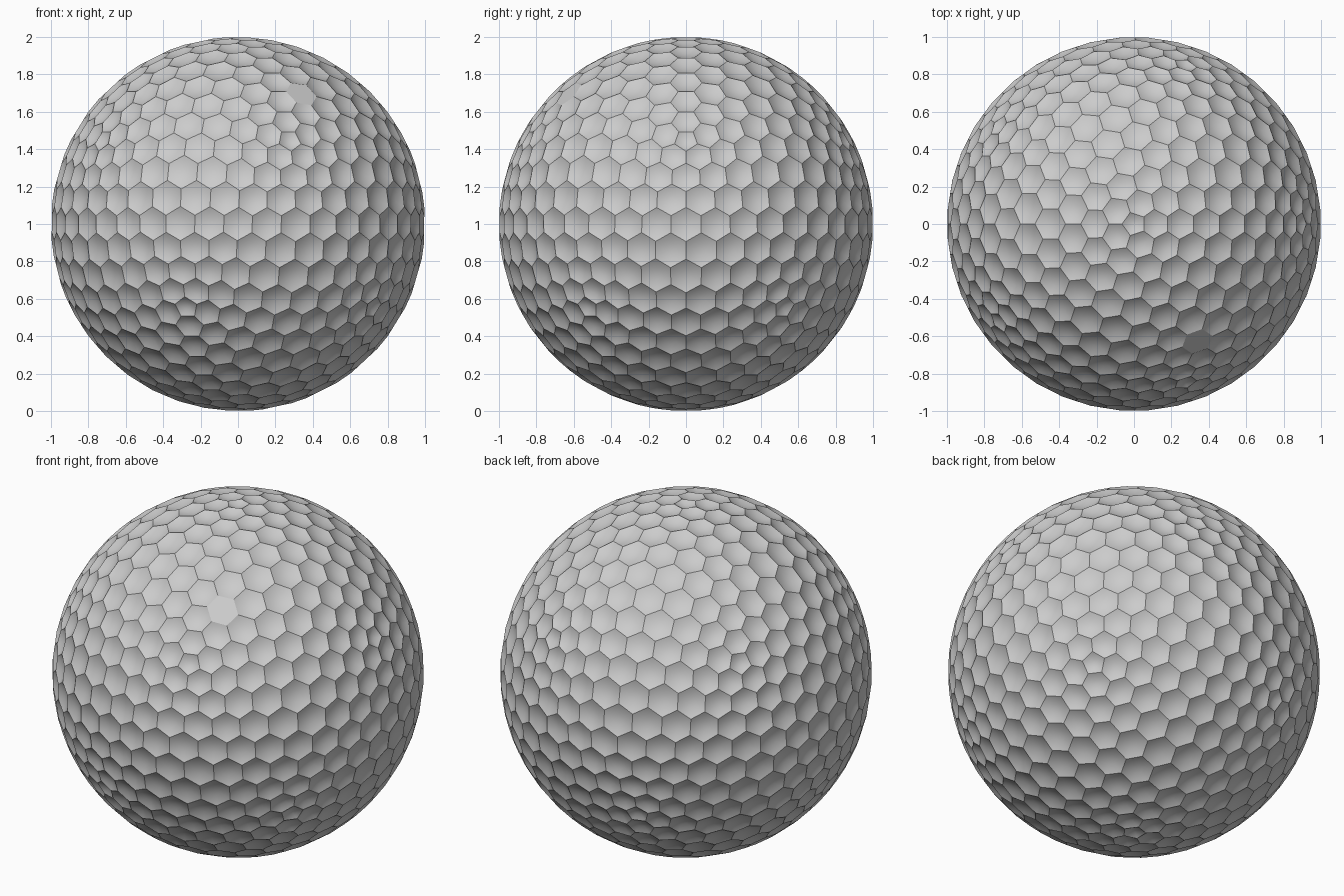
import bpy, bmesh
from mathutils import Vector

if "Cube" in bpy.data.objects:
    bpy.data.objects.remove(bpy.data.objects["Cube"])

RINGS = [(0.9, 0.19), (0.68, 0.54), (0.36, 0.87)]   # (scale toward centre, share of depth)
DEPTH = 0.02
FLAT = Vector((0.34, -0.63, 0.70))                  # the one undimpled cell

# icosphere whose dual gives the hexagon cells
ico = bmesh.new()
bmesh.ops.create_icosphere(ico, subdivisions=4, radius=1)
ico.faces.ensure_lookup_table()
ico.verts.ensure_lookup_table()
flat_id = min(ico.verts, key=lambda v: (v.co - FLAT).length).index

bm = bmesh.new()
corner = [bm.verts.new(f.calc_center_median().normalized()) for f in ico.faces]

for v in ico.verts:
    n = v.co.normalized()
    u = n.orthogonal().normalized()
    w = n.cross(u)
    # order the surrounding cell corners counter-clockwise
    import math
    fs = sorted(v.link_faces, key=lambda f: math.atan2(
        (f.calc_center_median() - v.co).dot(w), (f.calc_center_median() - v.co).dot(u)))
    rim = [corner[f.index] for f in fs]
    if v.index == flat_id:
        bm.faces.new(rim)
        continue
    k = len(rim)
    c = sum((r.co for r in rim), Vector()) / k
    prev = rim
    # concave dish
    for s, d in RINGS:
        ring = [bm.verts.new(c.lerp(r.co, s) - n * DEPTH * d) for r in rim]
        for i in range(k):
            j = (i + 1) % k
            bm.faces.new((prev[i], prev[j], ring[j], ring[i]))
        prev = ring
    tip = bm.verts.new(c - n * DEPTH)
    for i in range(k):
        bm.faces.new((prev[i], prev[(i + 1) % k], tip))

# crisp ridges between dimples, smooth inside
rims = set(corner)
for f in bm.faces:
    f.smooth = True
for e in bm.edges:
    if e.verts[0] in rims and e.verts[1] in rims:
        e.smooth = False

me = bpy.data.meshes.new("dimpled_ball")
bm.to_mesh(me)
bm.free()
ico.free()
ball = bpy.data.objects.new("dimpled_ball", me)
ball.location.z = 1
bpy.context.collection.objects.link(ball)
